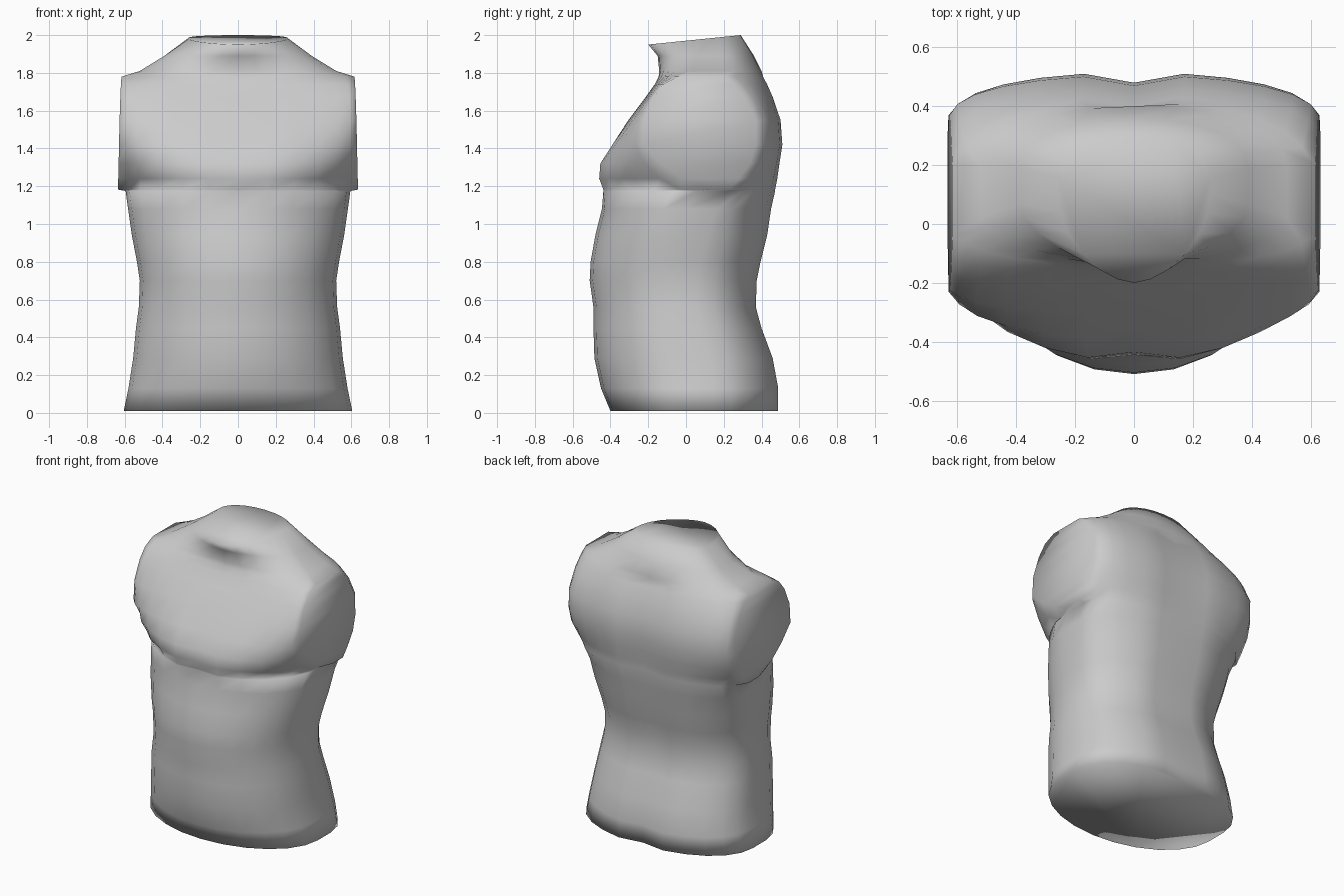
import bpy, bmesh, math

# Cross-sections: height, body half width, arm-stump half width, front y, back y,
# side flat start y, side flat end y
RINGS = [
    (0.01, .605, .605, -.40, .50, .00, .14), (0.13, .580, .580, -.45, .50, .00, .14),
    (0.29, .555, .555, -.485, .47, -.02, .12), (0.45, .540, .540, -.49, .41, -.04, .08),
    (0.56, .525, .525, -.49, .38, -.04, .06), (0.70, .520, .520, -.51, .385, -.04, .06),
    (0.80, .535, .535, -.505, .405, -.04, .08), (0.94, .562, .562, -.48, .44, -.02, .12),
    (1.08, .582, .582, -.445, .46, .00, .16), (1.175, .595, .595, -.455, .48, .06, .23),
    (1.182, .595, .634, -.457, .48, .12, .23), (1.24, .60, .634, -.475, .49, -.02, .28),
    (1.32, .607, .632, -.465, .50, -.13, .34), (1.42, .615, .630, -.395, .515, -.23, .37),
    (1.55, .620, .627, -.305, .505, -.225, .37), (1.67, .612, .623, -.215, .465, -.175, .31),
    (1.74, .600, .620, -.165, .435, -.12, .25), (1.78, .590, .617, -.145, .415, -.04, .20),
    (1.81, .520, .520, -.142, .40, .02, .20), (1.89, .390, .390, -.150, .36, .07, .19),
    (1.98, .260, .260, -.200, .29, .10, .16),
]
SEG = 6


def half_ring(z, w, arm, yf, yb, a, b):
    """Right-hand outline from the front centre to the back centre."""
    neck = z > 1.95
    pf = 1.15 if z > 1.8 else 1.0
    pts = []
    for i in range(SEG + 1):
        t = i / SEG * math.pi / 2
        pts.append([w * math.sin(t) ** pf, a + (yf - a) * max(math.cos(t), 0) ** pf, z])
    for i in range(SEG, -1, -1):
        t = i / SEG * math.pi / 2
        pts.append([w * math.sin(t) ** .95, b + (yb - b) * max(math.cos(t), 0) ** .95, z])
    # Flat arm stump, pushed out past the body
    pts[SEG][0] = pts[SEG + 1][0] = arm
    # Breastbone and spine grooves
    if 1.15 < z < 1.5:
        pts[0][1] += .03
    if z < 1.8:
        pts[-1][1] -= .035
    # Neck cut leans forward
    if neck:
        for p in pts:
            p[2] = 1.95 + .05 * (p[1] - yf) / (yb - yf)
    return pts


# Torso skin lofted through the cross-sections
bm = bmesh.new()
loops = []
for ring in RINGS:
    right = half_ring(*ring)
    left = [(-x, y, z) for x, y, z in reversed(right[1:-1])]
    loops.append([bm.verts.new(p) for p in right + left])
n = len(loops[0])
for lo, hi in zip(loops, loops[1:]):
    for i in range(n):
        j = (i + 1) % n
        bm.faces.new((lo[i], lo[j], hi[j], hi[i]))

# Closed waist and neck cuts
bm.faces.new(list(reversed(loops[0])))
bm.faces.new(loops[-1])
bmesh.ops.recalc_face_normals(bm, faces=bm.faces)
for f in bm.faces:
    f.smooth = True

mesh = bpy.data.meshes.new("torso")
bm.to_mesh(mesh)
bm.free()
torso = bpy.data.objects.new("torso", mesh)
bpy.context.collection.objects.link(torso)
